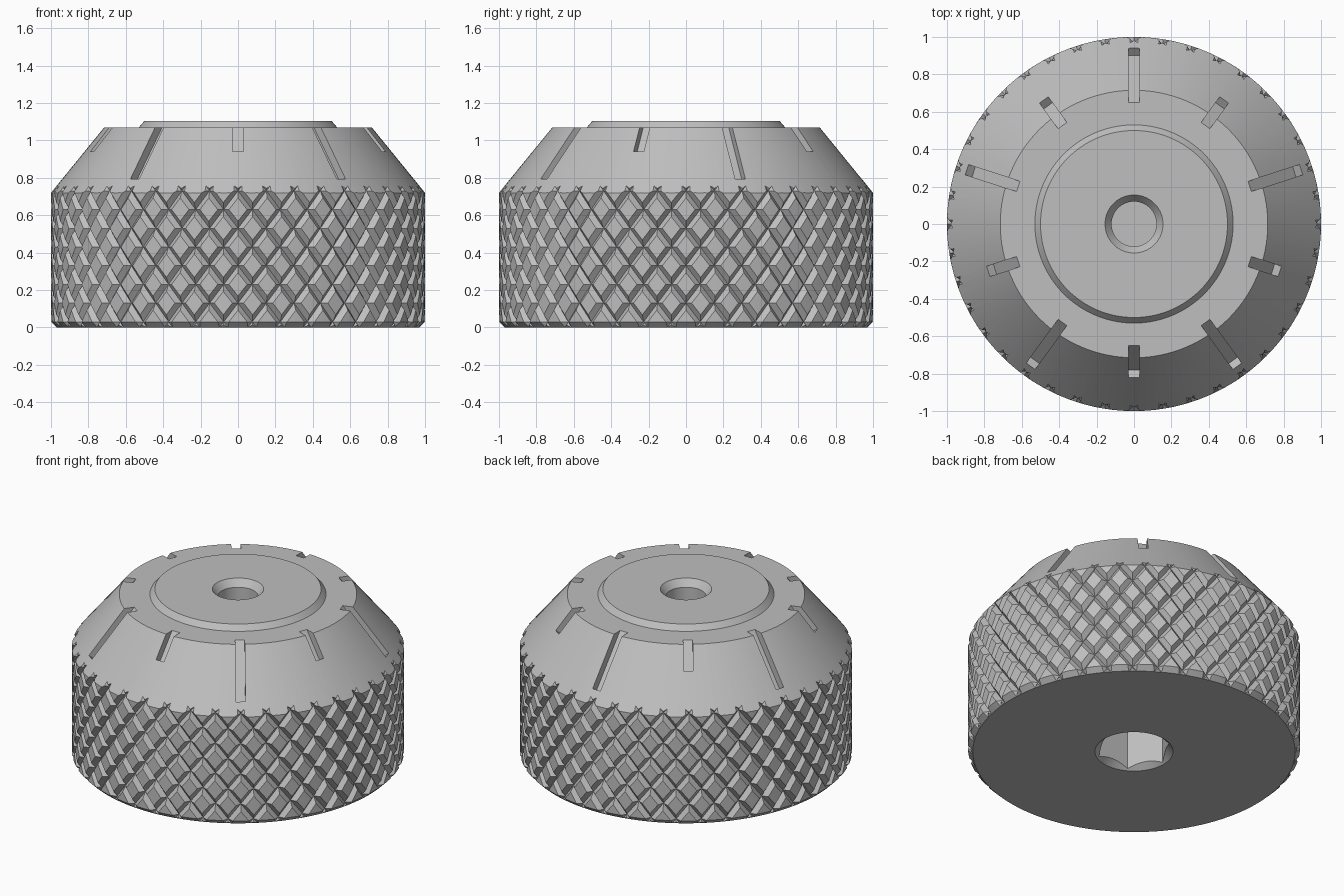
import bpy, bmesh, math
from mathutils import Matrix

cube = bpy.data.objects.get("Cube")
if cube:
    bpy.data.objects.remove(cube, do_unlink=True)

grey = bpy.data.materials.new("satin_grey")
grey.use_nodes = True
colour = (0.52, 0.52, 0.52, 1)
grey.diffuse_color = colour
grey.node_tree.nodes["Principled BSDF"].inputs["Base Color"].default_value = colour


def make_object(name, bm):
    bmesh.ops.recalc_face_normals(bm, faces=bm.faces)
    mesh = bpy.data.meshes.new(name)
    bm.to_mesh(mesh)
    bm.free()
    mesh.materials.append(grey)
    obj = bpy.data.objects.new(name, mesh)
    bpy.context.collection.objects.link(obj)
    return obj


def revolve(name, profile, sides):
    bm = bmesh.new()
    verts = [bm.verts.new((r, 0, z)) for r, z in profile]
    edges = [bm.edges.new(pair) for pair in zip(verts, verts[1:])]
    bmesh.ops.spin(bm, geom=verts + edges, axis=(0, 0, 1), cent=(0, 0, 0),
                   angle=math.tau, steps=sides, use_merge=True)
    bmesh.ops.remove_doubles(bm, verts=bm.verts, dist=1e-5)
    return make_object(name, bm)


def boolean(target, cutter, operation):
    cutter.hide_render = True
    mod = target.modifiers.new(cutter.name, "BOOLEAN")
    mod.operation = operation
    mod.solver = "EXACT"
    mod.object = cutter
    bpy.context.view_layer.objects.active = target
    bpy.ops.object.modifier_apply(modifier=mod.name)
    bpy.data.objects.remove(cutter, do_unlink=True)


# Knob body: bottom recess, flared rim, cone, raised disc and blind hole
RIM_Z, TOP_Z, TOP_R = 0.72, 1.07, 0.715
slope = (TOP_Z - RIM_Z) / (1 - TOP_R)
over = 0.04
knob = revolve("knurled_knob", [
    (0, 0.04), (0.19, 0.04), (0.235, 0), (0.97, 0),
    (1 + over, 0.03 + over), (1 + over, RIM_Z - over * slope),
    (TOP_R, TOP_Z), (0.53, TOP_Z), (0.5, 1.105),
    (0.155, 1.105), (0.12, 1.06), (0.12, 0.75), (0, 0.75)], 128)

# Knurled drum: two crossing families of V grooves on a diamond lattice
COUNT, ROW, DEPTH, HALF = 40, 0.1, 0.03, 0.19
steps = [0, HALF, 0.5, 1 - HALF, 1]
bm = bmesh.new()
points = {}


def lattice(u, v):
    if u >= COUNT:
        u, v = u - COUNT, v + COUNT
    key = (round(u, 3), round(v, 3))
    if key not in points:
        in_groove = key[0] % 1 == 0 or key[1] % 1 == 0
        r = 1 - DEPTH if in_groove else 1
        a = (u - v) * math.pi / COUNT - math.pi / 2
        points[key] = bm.verts.new((r * math.cos(a), r * math.sin(a), 0.73 + (u + v) * ROW))
    return points[key]


for u in range(COUNT):
    for s in range(-10, 2):
        for i in range(4):
            for j in range(4):
                v = s - u
                a, b, c, d = [lattice(u + steps[i + p], v + steps[j + q])
                              for p, q in ((0, 0), (1, 0), (1, 1), (0, 1))]
                # Split so the crease runs out of each groove crossing
                tris = ((a, b, c), (a, c, d)) if i == j else ((a, b, d), (b, c, d))
                for tri in tris:
                    bm.faces.new(tri)

# Close the drum with pointed ends that lie clear of the body
rim_edges = [e for e in bm.edges if e.is_boundary]
apex_low = bm.verts.new((0, 0, -1))
apex_high = bm.verts.new((0, 0, 2))
for e in rim_edges:
    bm.faces.new((*e.verts, apex_high if e.verts[0].co.z > 0.4 else apex_low))
boolean(knob, make_object("knurl_drum", bm), "INTERSECT")

# Indicator slots sunk into the cone, long and short in turn
tilt = math.atan(slope)
length, sunk, proud = 0.6, 0.05, 0.1
bm = bmesh.new()
for k in range(10):
    end_r = 0.82 if k % 2 else 0.94
    end_z = RIM_Z + (1 - end_r) * slope
    place = (Matrix.Rotation(math.radians(90 + 36 * k), 4, "Z")
             @ Matrix.Translation((end_r, 0, end_z))
             @ Matrix.Rotation(tilt, 4, "Y")
             @ Matrix.Translation((-length / 2, 0, (proud - sunk) / 2))
             @ Matrix.Diagonal((length, 0.057, proud + sunk, 1)))
    bmesh.ops.create_cube(bm, size=1, matrix=place)
boolean(knob, make_object("slot_cutters", bm), "DIFFERENCE")

# Hexagonal socket underneath
socket = revolve("hex_socket_cutter", [(0, -0.1), (0.225, -0.1), (0.225, 0.45), (0, 0.45)], 6)
boolean(knob, socket, "DIFFERENCE")

# Smooth the round surfaces, keep the machined edges sharp
bpy.ops.object.select_all(action="DESELECT")
knob.select_set(True)
bpy.context.view_layer.objects.active = knob
bpy.ops.object.shade_smooth_by_angle(angle=math.radians(20))
